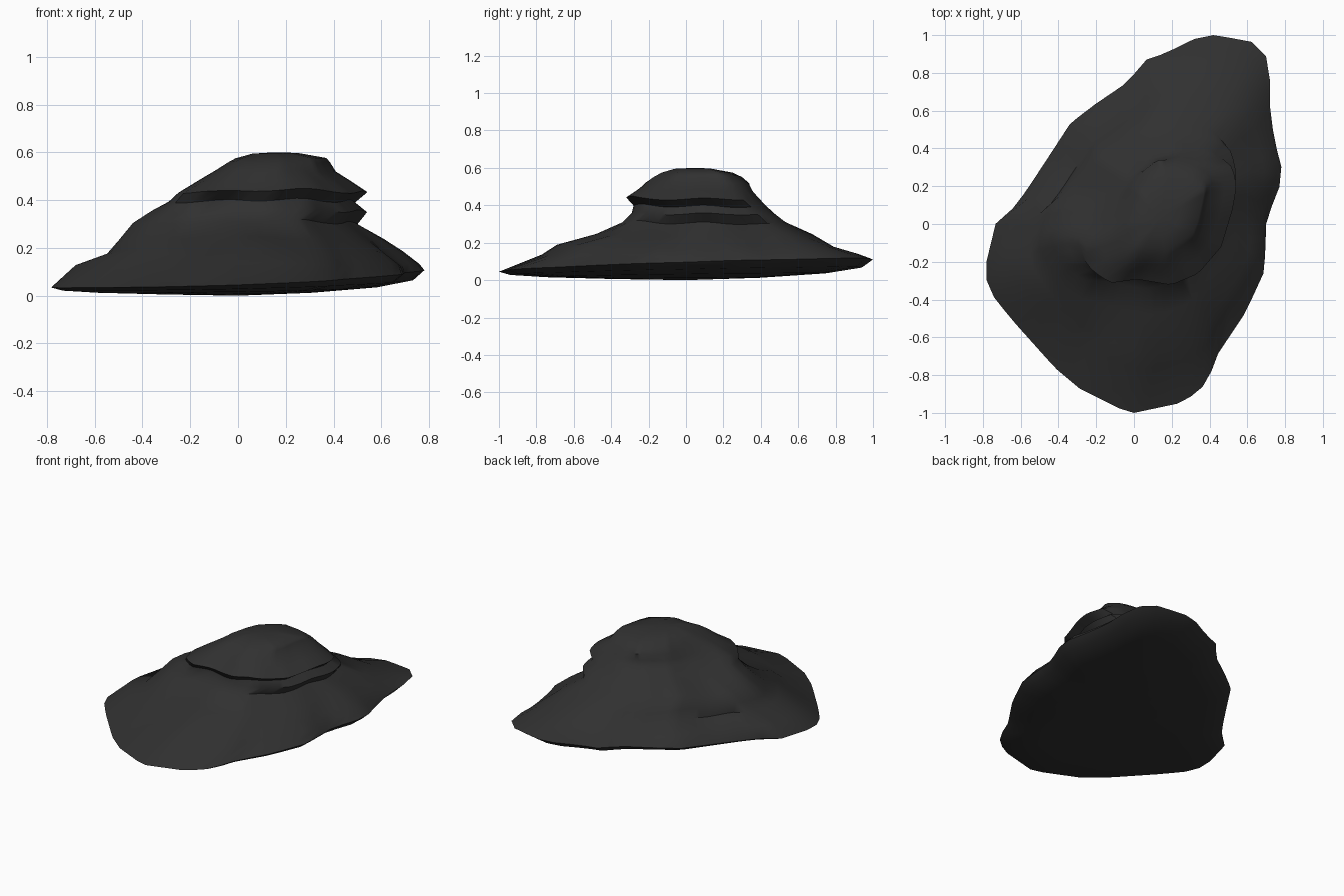
import bpy, bmesh, math
from mathutils import Vector, noise

if "Cube" in bpy.data.objects:
    bpy.data.objects.remove(bpy.data.objects["Cube"])

N = 64  # points around each ring

# Plan outlines: ground rim, overhanging ledge, summit plateau
RIM = [(.78, .25), (.73, .45), (.71, .6), (.71, .86), (.61, .96), (.37, 1), (.15, .89), (.08, .88),
       (-.04, .74), (-.2, .63), (-.33, .53), (-.42, .39), (-.55, .19), (-.62, .09), (-.72, 0),
       (-.78, -.25), (-.75, -.36), (-.64, -.5), (-.41, -.76), (-.28, -.87), (-.02, -1),
       (.26, -.94), (.38, -.84), (.44, -.68), (.58, -.47), (.68, -.25), (.69, .02)]
LEDGE = [(.54, .2), (.52, .08), (.46, -.12), (.34, -.26), (.2, -.32), (.02, -.29), (-.12, -.31),
         (-.22, -.24), (-.25, -.12), (-.16, 0), (-.1, .12), (-.04, .24), (.08, .34), (.25, .39),
         (.42, .36), (.52, .3)]
PLATEAU = [(.41, .25), (.37, .03), (.34, -.06), (.2, -.17), (.02, -.15), (-.02, 0), (0, .12),
           (.03, .22), (.1, .3), (.17, .35), (.35, .3)]

# Height, x min, x max, y min, y max, outline blend (0 rim, 1 ledge, 2 plateau)
LEVELS = [(.13, -.68, .76, -.77, .92, .05), (.18, -.55, .69, -.69, .79, .15),
          (.24, -.50, .61, -.48, .68, .35), (.31, -.44, .50, -.34, .53, .6),
          (.36, -.36, .54, -.29, .47, .8), (.40, -.29, .49, -.28, .43, .9),
          (.44, -.25, .54, -.32, .39, 1), (.48, -.17, .48, -.26, .355, 1.2),
          (.52, -.09, .41, -.22, .34, 1.7), (.555, -.04, .385, -.17, .30, 2),
          (.575, -.01, .37, -.13, .25, 2), (.595, .06, .25, -.06, .14, 2)]


def fit(pts, x0, x1, y0, y1):
    """Stretch points to fill a rectangle."""
    xs, ys = [p[0] for p in pts], [p[1] for p in pts]
    ax, bx, ay, by = min(xs), max(xs), min(ys), max(ys)
    return [(x0 + (x - ax) / (bx - ax) * (x1 - x0), y0 + (y - ay) / (by - ay) * (y1 - y0))
            for x, y in pts]


def resample(poly):
    """Cast rays from the centre of the fitted outline to get N matching points."""
    poly = fit(poly, -1, 1, -1, 1)
    out = []
    for i in range(N):
        a = 2 * math.pi * i / N
        dx, dy = math.cos(a), math.sin(a)
        best = 0
        for (px, py), (qx, qy) in zip(poly, poly[1:] + poly[:1]):
            ex, ey = qx - px, qy - py
            den = dx * ey - dy * ex
            if abs(den) < 1e-9:
                continue
            t = (px * ey - py * ex) / den
            s = (px * dy - py * dx) / den
            if t > 0 and -1e-6 <= s <= 1 + 1e-6:
                best = max(best, t)
        out.append((dx * best, dy * best))
    return fit(out, -1, 1, -1, 1)


shapes = [resample(p) for p in (RIM, LEDGE, PLATEAU)]
bm = bmesh.new()
rings = []


def rim_height(x, y):
    return .068 + .037 * x + .025 * y


# Underside and tilted rim
rim = fit(shapes[0], -.78, .78, -1, 1)
for s, drop in ((.4, .9), (.75, .68), (.94, .4), (1, 0)):
    rings.append([bm.verts.new((x * s, y * s, rim_height(x, y) * (1 - drop) + .002))
                  for x, y in rim])

# Slopes, ledge and summit, with slight rocky wobble in height
for z, x0, x1, y0, y1, t in LEVELS:
    k = min(int(t), 1)
    f = t - k
    mix = [(a[0] * (1 - f) + b[0] * f, a[1] * (1 - f) + b[1] * f)
           for a, b in zip(shapes[k], shapes[k + 1])]
    amp = .022 if z < .56 else .004
    rings.append([bm.verts.new((x, y, z + amp * noise.noise(Vector((x * 4, y * 4, 1.7)))))
                  for x, y in fit(mix, x0, x1, y0, y1)])

for lo, hi in zip(rings, rings[1:]):
    for i in range(N):
        j = (i + 1) % N
        bm.faces.new((lo[i], lo[j], hi[j], hi[i]))

# Close the bottom and the top with fans
for ring, point in ((rings[0], (0, 0, 0)), (rings[-1], (.15, .04, .6))):
    c = bm.verts.new(point)
    for i in range(N):
        bm.faces.new((ring[i], ring[(i + 1) % N], c))

bmesh.ops.recalc_face_normals(bm, faces=bm.faces)
mesh = bpy.data.meshes.new("rock")
bm.to_mesh(mesh)
bm.free()

rock = bpy.data.objects.new("rock", mesh)
bpy.context.collection.objects.link(rock)
stone = bpy.data.materials.new("dark grey stone")
stone.diffuse_color = (.03, .03, .03, 1)
stone.use_nodes = True
stone.node_tree.nodes["Principled BSDF"].inputs["Base Color"].default_value = stone.diffuse_color
mesh.materials.append(stone)

bpy.context.view_layer.objects.active = rock
rock.select_set(True)
bpy.ops.object.shade_smooth_by_angle(angle=math.radians(50))
